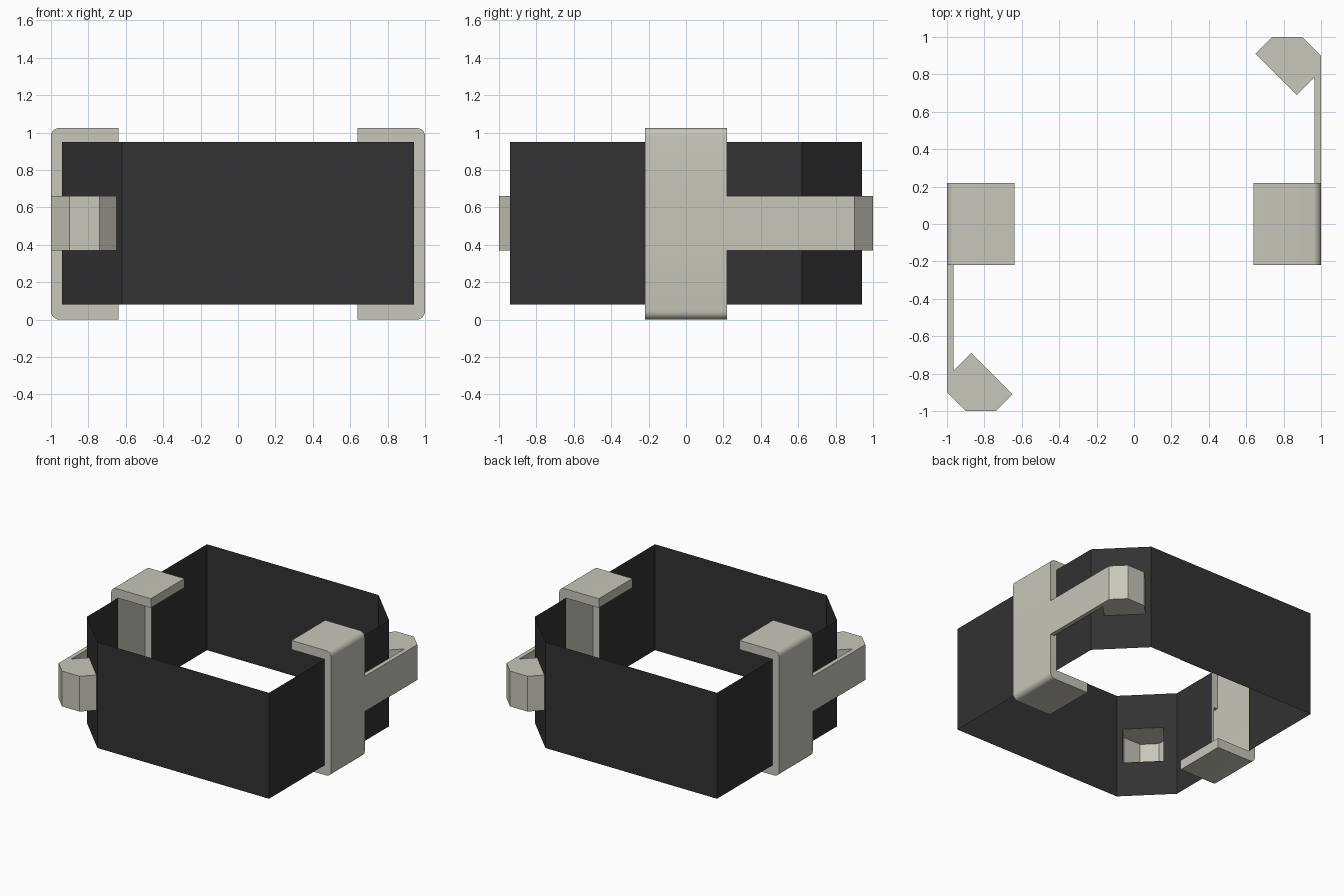
import bpy
import bmesh
import math

if "Cube" in bpy.data.objects:
    bpy.data.objects.remove(bpy.data.objects["Cube"], do_unlink=True)


def material(name, rgb):
    m = bpy.data.materials.new(name)
    m.use_nodes = True
    m.diffuse_color = (*rgb, 1)
    bsdf = m.node_tree.nodes["Principled BSDF"]
    bsdf.inputs["Base Color"].default_value = (*rgb, 1)
    bsdf.inputs["Roughness"].default_value = 0.7
    return m


BLACK = material("black band", (0.032, 0.032, 0.032))
GREY = material("warm grey", (0.578, 0.571, 0.497))


def finish(name, bm, mat, turned=False, smooth=False):
    """Turn the mesh into an object, optionally rotated half a turn about z."""
    if turned:
        for v in bm.verts:
            v.co.x, v.co.y = -v.co.x, -v.co.y
    me = bpy.data.meshes.new(name)
    bm.to_mesh(me)
    bm.free()
    me.materials.append(mat)
    ob = bpy.data.objects.new(name, me)
    bpy.context.collection.objects.link(ob)
    if smooth:
        bpy.ops.object.select_all(action='DESELECT')
        ob.select_set(True)
        bpy.context.view_layer.objects.active = ob
        bpy.ops.object.shade_smooth_by_angle(angle=math.radians(35))
    return ob


def shell(outline, lo, hi, place, open_sides, flip=False, notch=None):
    """Extrude a counter-clockwise outline, leaving some sides open.
    notch = (index, points) adds points after that corner of the low cap."""
    bm = bmesh.new()
    low = [bm.verts.new(place(u, v, lo)) for u, v in outline]
    high = [bm.verts.new(place(u, v, hi)) for u, v in outline]
    n = len(outline)
    faces = []
    for i in range(n):
        if i not in open_sides:
            j = (i + 1) % n
            faces.append([low[i], low[j], high[j], high[i]])
    cap = list(low)
    if notch:
        extra = [bm.verts.new(place(u, v, lo)) for u, v in notch[1]]
        cap[notch[0] + 1:notch[0] + 1] = extra
    faces += [cap[::-1], high]
    for f in faces:
        bm.faces.new(f[::-1] if flip else f)
    return bm


# Main levels
BAND_X, BAND_LO, BAND_HI = 0.94, 0.08, 0.95
HOOK_LO, HOOK_HI = 0.37, 0.66
TOP, HALF, CHAMFER = 1.025, 0.218, 0.62
ARM_IN = 0.965

# Half of the thin band, with a window in its chamfer where the hook meets it
path = [(-BAND_X, -HALF), (-BAND_X, -CHAMFER), (-0.87, -0.69), (-0.65, -0.91),
        (-CHAMFER, -BAND_X), (BAND_X, -BAND_X), (BAND_X, -HALF)]
levels = [BAND_LO, HOOK_LO, HOOK_HI, BAND_HI]


def band_half():
    bm = bmesh.new()
    grid = [[bm.verts.new((x, y, z)) for z in levels] for x, y in path]
    for i in range(len(path) - 1):
        for k in range(3):
            if (i, k) != (2, 1):
                bm.faces.new([grid[i][k], grid[i + 1][k],
                              grid[i + 1][k + 1], grid[i][k + 1]])
    return bm


# C-shaped clamp section in x and z, with rounded outer corners
R = 0.045


def corner(cx, cz, start):
    return [(cx + R * math.cos(a), cz + R * math.sin(a))
            for a in (math.radians(start + 15 * i) for i in range(7))]


section = corner(-1 + R, TOP - R, 90)
first = len(section)
section += [(-1, HOOK_HI), (-1, HOOK_LO)]
section += corner(-1 + R, R, 180)
section += [(-0.64, 0), (-0.64, BAND_LO)]
inner = len(section)
section += [(-BAND_X, BAND_LO), (-BAND_X, BAND_HI),
            (-0.64, BAND_HI), (-0.64, TOP)]
arm_mouth = (first, [(-ARM_IN, HOOK_HI), (-ARM_IN, HOOK_LO)])

# Arm and hook seen from above; open at the clamp and against the band
arm = [(-1, -HALF), (-1, -0.9), (-0.9, -1), (-0.74, -1), (-0.65, -0.91),
       (-0.87, -0.69), (-ARM_IN, -0.785), (-ARM_IN, -HALF)]

for turned, side in ((False, "right"), (True, "left")):
    finish("band_" + side, band_half(), BLACK, turned)
    clamp = shell(section, -HALF, HALF, lambda u, v, w: (u, w, v),
                  {inner}, flip=True, notch=arm_mouth)
    finish("clamp_" + side, clamp, GREY, turned, smooth=True)
    hook = shell(arm, HOOK_LO, HOOK_HI, lambda u, v, w: (u, v, w), {4, 7})
    finish("hook_arm_" + side, hook, GREY, turned)
